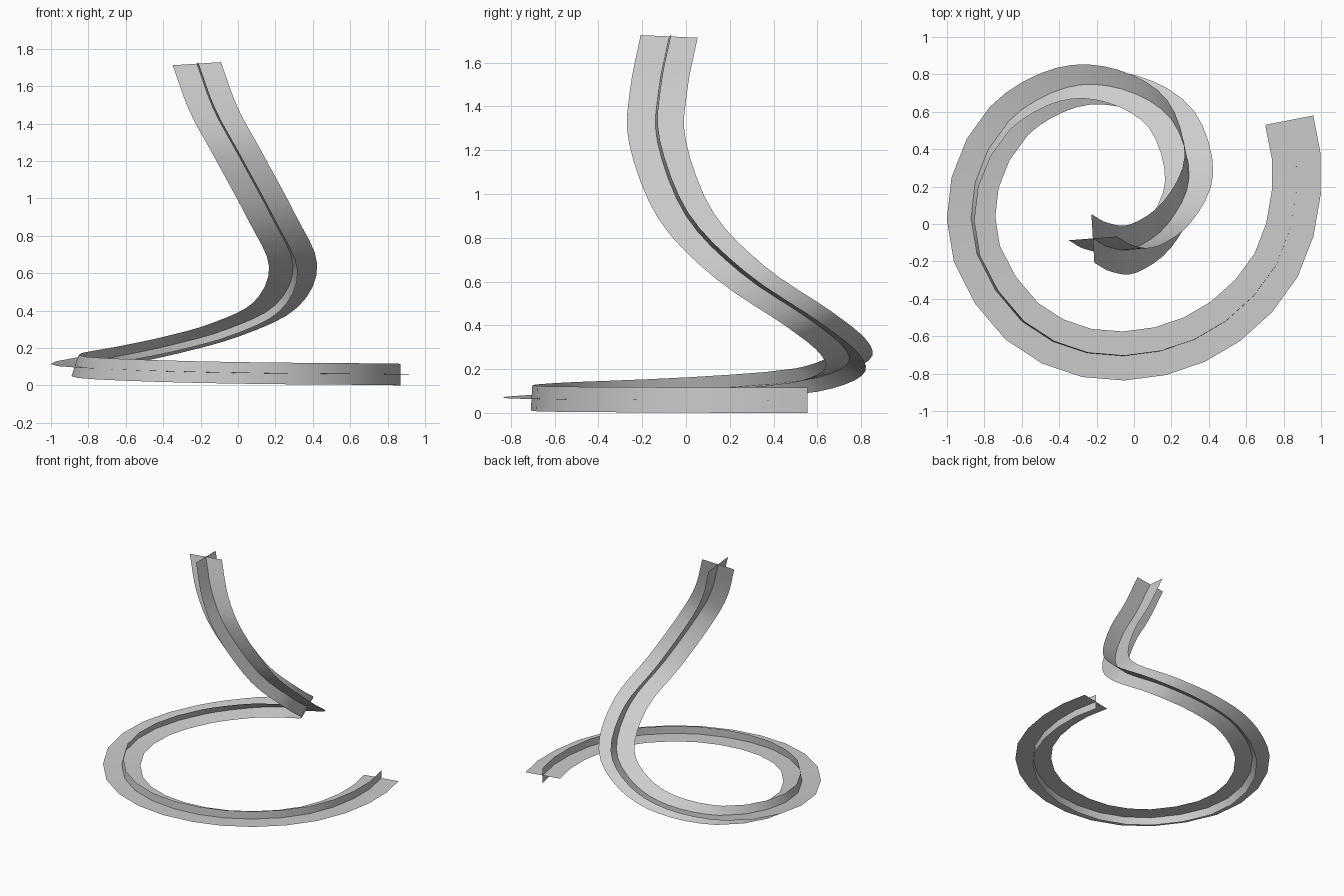
import bpy
from mathutils import Vector, Quaternion

if "Cube" in bpy.data.objects:
    bpy.data.objects.remove(bpy.data.objects["Cube"])

SQUASH = 0.44   # the swept cross is flattened in z
HALF = 0.131    # half width of each strip

# centre line of the rising spiral
KEYS = [(.83, .555, .058), (.868, .17, .058), (.76, -.22, .06), (.49, -.52, .062),
        (.14, -.68, .065), (-.25, -.69, .072), (-.6, -.52, .083), (-.84, -.16, .097),
        (-.85, .22, .118), (-.67, .55, .15), (-.36, .73, .215), (-.06, .72, .30),
        (.2, .56, .43), (.295, .25, .64), (.18, 0, .90), (0, -.13, 1.235),
        (-.13, -.125, 1.475), (-.22, -.077, 1.72)]
K = [Vector((x, y, z / SQUASH)) for x, y, z in KEYS]
K = [3 * K[0] - 3 * K[1] + K[2]] + K + [2 * K[-1] - K[-2]]


def spline(a, b, c, d, t):
    return 0.5 * (2 * b + (c - a) * t + (2 * a - 5 * b + 4 * c - d) * t * t
                  + (3 * b - a - 3 * c + d) * t ** 3)


path = []
for i in range(1, len(K) - 2):
    n = 2 if i < 10 else 4
    path += [spline(*K[i - 1:i + 3], j / n) for j in range(n)]
path.append(K[-2])

# twist-free frames carried along the path
last = len(path) - 1
tangents = [(path[min(i + 1, last)] - path[max(i - 1, 0)]).normalized() for i in range(last + 1)]
side = Vector((.26, .05, 0))
side = (side - side.dot(tangents[0]) * tangents[0]).normalized()
sides = [side]
for a, b in zip(tangents, tangents[1:]):
    side = a.rotation_difference(b) @ side
    side = (side - side.dot(b) * b).normalized()
    sides.append(side)
uprights = [t.cross(s) for t, s in zip(tangents, sides)]


def strip(name, directions):
    verts = []
    for p, d in zip(path, directions):
        for s in (-HALF, HALF):
            v = p + d * s
            verts.append((v.x, v.y, v.z * SQUASH))
    faces = [(2 * i, 2 * i + 1, 2 * i + 3, 2 * i + 2) for i in range(last)]
    me = bpy.data.meshes.new(name)
    me.from_pydata(verts, [], faces)
    me.shade_smooth()
    ob = bpy.data.objects.new(name, me)
    bpy.context.collection.objects.link(ob)


# two crossing ribbons
strip("flat_ribbon", sides)
strip("upright_ribbon", uprights)
